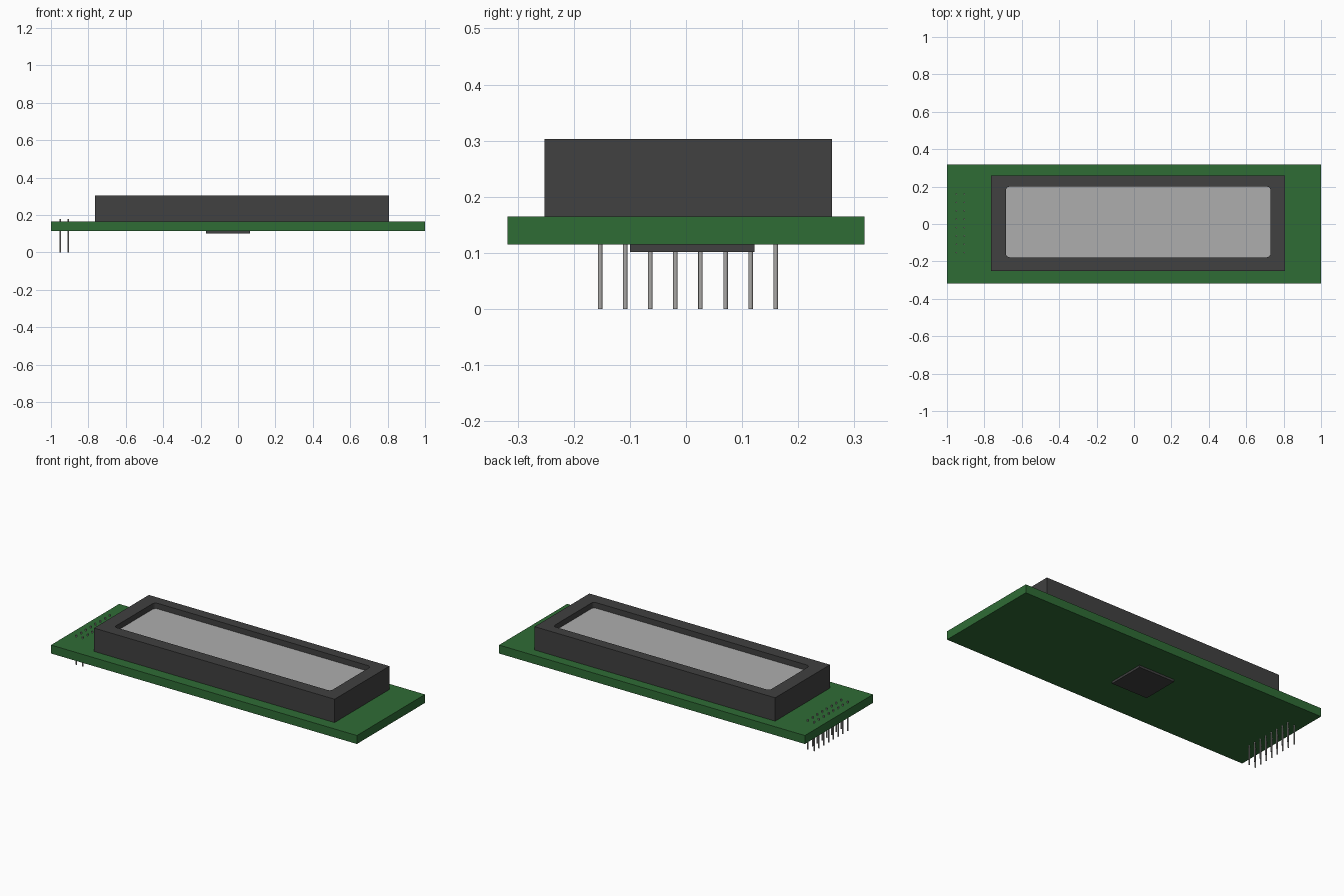
import bpy
import bmesh

cube = bpy.data.objects.get("Cube")
if cube:
    bpy.data.objects.remove(cube, do_unlink=True)


def material(name, rgb):
    mat = bpy.data.materials.new(name)
    mat.use_nodes = True
    mat.diffuse_color = (*rgb, 1)
    mat.node_tree.nodes["Principled BSDF"].inputs["Base Color"].default_value = (*rgb, 1)
    return mat


GREEN = material("board green", (0.028, 0.15, 0.036))
DARK = material("dark plastic", (0.052, 0.052, 0.052))
GREY = material("screen grey", (0.42, 0.42, 0.42))
METAL = material("pin metal", (0.40, 0.39, 0.38))


def box(name, low, high, mat, corner=0.0):
    """Box between two corners, optionally with rounded upright edges."""
    bm = bmesh.new()
    bmesh.ops.create_cube(bm, size=1)
    for v in bm.verts:
        v.co = [b if c > 0 else a for c, a, b in zip(v.co, low, high)]
    if corner:
        upright = [e for e in bm.edges
                   if abs(e.verts[0].co.z - e.verts[1].co.z) > 0.001]
        bmesh.ops.bevel(bm, geom=upright, offset=corner, segments=4,
                        profile=0.5, affect='EDGES')
    mesh = bpy.data.meshes.new(name)
    bm.to_mesh(mesh)
    bm.free()
    mesh.materials.append(mat)
    obj = bpy.data.objects.new(name, mesh)
    bpy.context.collection.objects.link(obj)
    return obj


# Circuit board and the chip under it
BOARD_LOW, BOARD_TOP = 0.115, 0.165
box("circuit_board", (-1, -0.318, BOARD_LOW), (1, 0.318, BOARD_TOP), GREEN)
box("chip", (-0.17, -0.1, 0.102), (0.065, 0.122, BOARD_LOW), DARK)

# Display housing with a rounded window recess
housing = box("display_housing", (-0.765, -0.252, BOARD_TOP),
              (0.808, 0.26, 0.303), DARK)
cutter = box("window_cutter", (-0.685, -0.178, 0.262), (0.73, 0.2, 0.4),
             DARK, corner=0.02)
cutter.hide_render = True
cut = housing.modifiers.new("window", 'BOOLEAN')
cut.operation = 'DIFFERENCE'
cut.solver = 'EXACT'
cut.object = cutter
bpy.context.view_layer.objects.active = housing
bpy.ops.object.modifier_apply(modifier=cut.name)
bpy.data.objects.remove(cutter, do_unlink=True)

# Screen panel on the floor of the recess
box("screen", (-0.685, -0.178, 0.262), (0.73, 0.2, 0.27), GREY, corner=0.02)

# Two rows of header pins through the board
for row, x in enumerate((-0.95, -0.908)):
    for i in range(8):
        bpy.ops.mesh.primitive_cylinder_add(
            vertices=12, radius=0.004, depth=0.177,
            location=(x, -0.153 + 0.0447 * i, 0.0885))
        pin = bpy.context.object
        pin.name = f"pin_{row + 1}_{i + 1}"
        pin.data.materials.append(METAL)
        bpy.ops.object.shade_smooth_by_angle()
